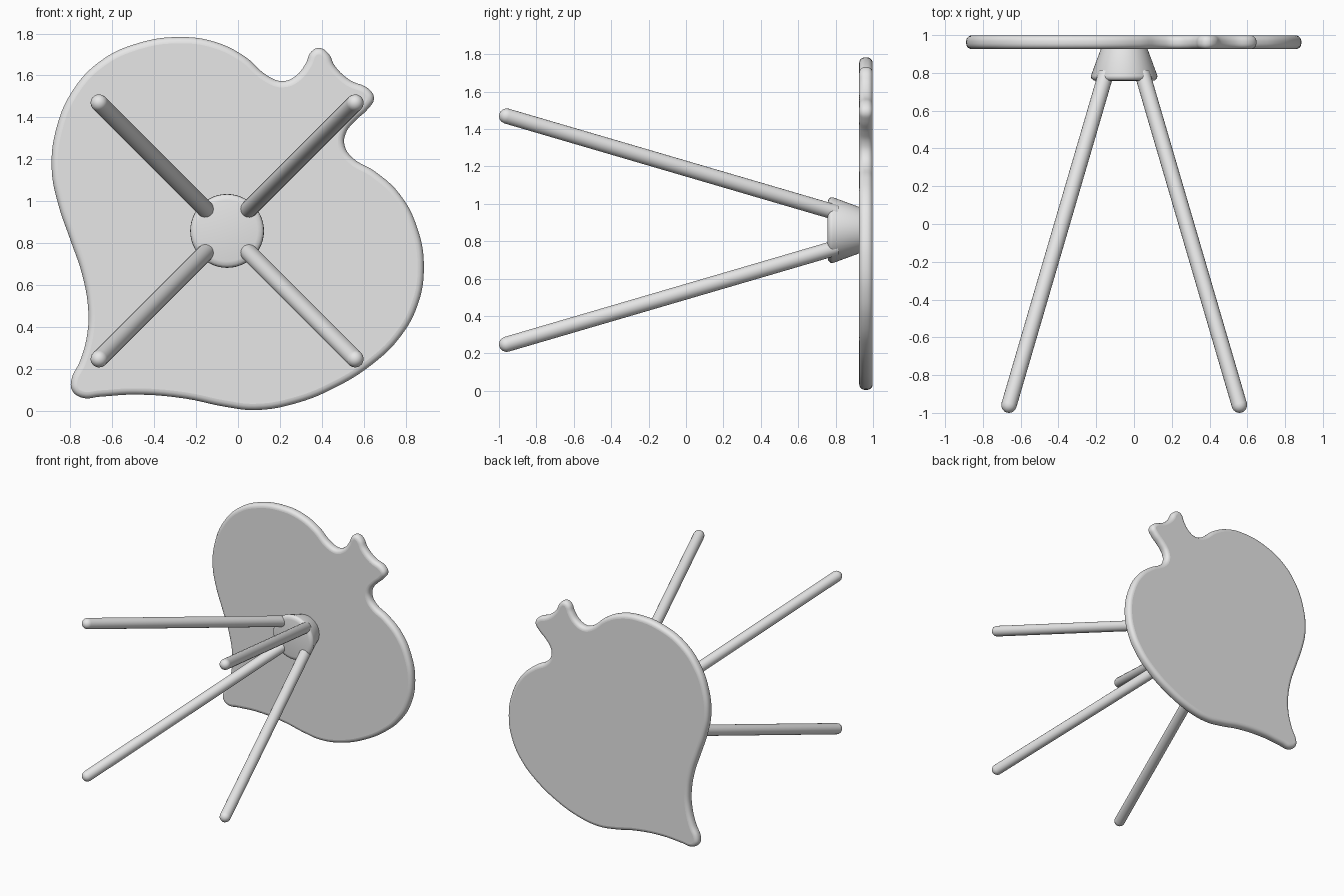
import bpy, bmesh, math
from mathutils import Vector

if "Cube" in bpy.data.objects:
    bpy.data.objects.remove(bpy.data.objects["Cube"])

grey = bpy.data.materials.new("plain grey")
grey.diffuse_color = (0.8, 0.8, 0.8, 1)
grey.use_nodes = True
grey.node_tree.nodes["Principled BSDF"].inputs["Base Color"].default_value = grey.diffuse_color

HUB_X, HUB_Z = -0.052, 0.859


def finish(ob, angle):
    """Assign the material and smooth everything but sharp edges."""
    ob.data.materials.clear()
    ob.data.materials.append(grey)
    bpy.ops.object.select_all(action='DESELECT')
    ob.select_set(True)
    bpy.context.view_layer.objects.active = ob
    bpy.ops.object.shade_smooth_by_angle(angle=math.radians(angle))


def lathe(name, profile, start, end, sides):
    """Revolve (radius, distance) points around the axis from start to end."""
    start, end = Vector(start), Vector(end)
    turn = (end - start).to_track_quat('Z', 'Y')
    bm = bmesh.new()
    rings = []
    for r, d in profile:
        angles = [2 * math.pi * i / sides for i in range(sides)]
        rings.append([bm.verts.new(start + turn @ Vector((r * math.cos(a), r * math.sin(a), d)))
                      for a in angles])
    for low, high in zip(rings, rings[1:]):
        for i in range(sides):
            j = (i + 1) % sides
            bm.faces.new((low[i], low[j], high[j], high[i]))
    bm.faces.new(rings[0][::-1])
    bm.faces.new(rings[-1])
    mesh = bpy.data.meshes.new(name)
    bm.to_mesh(mesh)
    bm.free()
    ob = bpy.data.objects.new(name, mesh)
    bpy.context.collection.objects.link(ob)
    finish(ob, 40)
    return ob


# Leaf-shaped top: closed outline in x, z with a rounded rim
outline = [
    (-.276, 1.783), (-.11, 1.76), (.033, 1.69), (.143, 1.597), (.214, 1.573), (.28, 1.602),
    (.324, 1.66), (.348, 1.712), (.386, 1.731), (.429, 1.707), (.462, 1.645), (.533, 1.578),
    (.624, 1.535), (.648, 1.49), (.619, 1.44), (.557, 1.382), (.514, 1.325), (.508, 1.267),
    (.543, 1.21), (.652, 1.143), (.771, 1.034), (.857, .866), (.886, .685), (.857, .508),
    (.771, .351), (.638, .222), (.462, .112), (.271, .036), (.081, .005), (-.062, .021),
    (-.252, .06), (-.49, .079), (-.657, .069), (-.743, .064), (-.79, .098), (-.795, .146),
    (-.752, .241), (-.719, .365), (-.714, .484), (-.743, .652), (-.8, .819), (-.857, .986),
    (-.888, 1.153), (-.867, 1.344), (-.79, 1.525), (-.657, 1.668), (-.476, 1.754)]
curve = bpy.data.curves.new("leaf_top", 'CURVE')
curve.dimensions = '2D'
curve.fill_mode = 'BOTH'
curve.resolution_u = 5
curve.extrude = 0.006
curve.bevel_depth = 0.03
curve.bevel_resolution = 4
curve.offset = -0.03
spline = curve.splines.new('BEZIER')
spline.bezier_points.add(len(outline) - 1)
for point, (x, z) in zip(spline.bezier_points, outline):
    point.co = (x, z, 0)
    point.handle_left_type = point.handle_right_type = 'AUTO'
spline.use_cyclic_u = True
top = bpy.data.objects.new("leaf_top", curve)
top.location = (0, 0.962, 0)
top.rotation_euler = (math.pi / 2, 0, 0)
bpy.context.collection.objects.link(top)
bpy.context.view_layer.objects.active = top
top.select_set(True)
bpy.ops.object.convert(target='MESH')
finish(bpy.context.view_layer.objects.active, 40)

# Flared hub with a rounded lip
lathe("hub", [(0.145, 0), (0.163, 0.004), (0.174, 0.014), (0.176, 0.028), (0.118, 0.185)],
      (HUB_X, 0.757, HUB_Z), (HUB_X, 1, HUB_Z), 48)

# Four splayed round legs with domed feet
R = 0.041
for sx, side in ((-1, "left"), (1, "right")):
    for sz, level in ((-1, "lower"), (1, "upper")):
        foot = Vector((HUB_X + sx * 0.61, -0.959, HUB_Z + sz * 0.61))
        root = Vector((HUB_X + sx * 0.095, 0.80, HUB_Z + sz * 0.095))
        dome = [(R * math.sin(a), -R * math.cos(a))
                for a in (math.radians(d) for d in (8, 25, 45, 67, 90))]
        lathe(f"{level}_{side}_leg", dome + [(R, (root - foot).length)], foot, root, 20)
